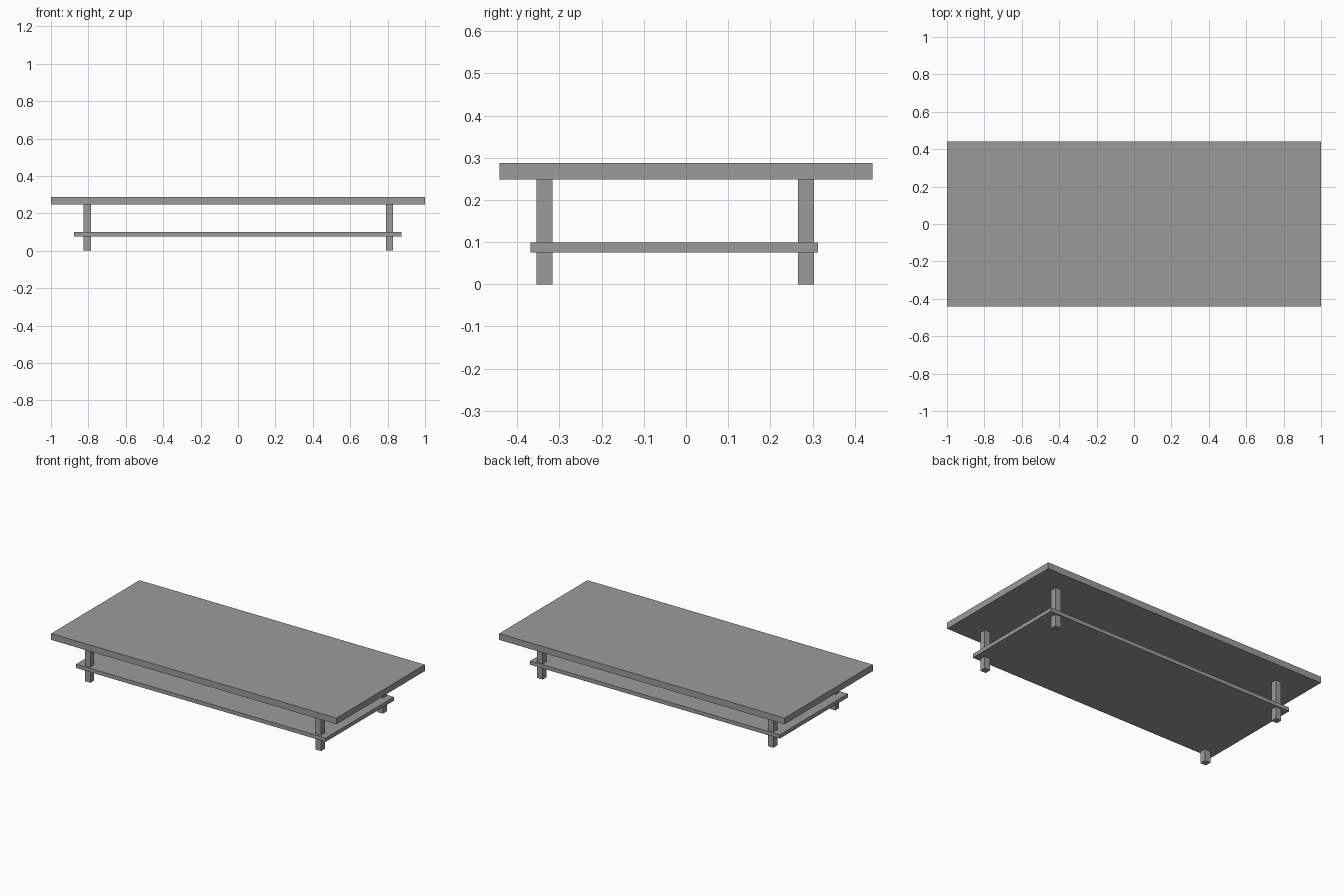
import bpy

cube = bpy.data.objects.get("Cube")
if cube:
    bpy.data.objects.remove(cube, do_unlink=True)

# Single plain grey finish
grey = bpy.data.materials.new("plain_grey")
grey.use_nodes = True
colour = (0.33, 0.33, 0.33, 1)
grey.diffuse_color = colour
grey.node_tree.nodes["Principled BSDF"].inputs["Base Color"].default_value = colour


def box(name, low, high):
    """Add a box spanning two opposite corners."""
    centre = [(a + b) / 2 for a, b in zip(low, high)]
    bpy.ops.mesh.primitive_cube_add(size=1, location=centre)
    obj = bpy.context.object
    obj.name = name
    obj.scale = [b - a for a, b in zip(low, high)]
    bpy.ops.object.transform_apply(location=False, rotation=False, scale=True)
    obj.data.materials.append(grey)
    return obj


# Table top and lower shelf
box("table_top", (-1, -0.442, 0.248), (1, 0.442, 0.288))
box("lower_shelf", (-0.876, -0.369, 0.075), (0.873, 0.313, 0.099))

# Square legs passing through the shelf
leg_width = 0.039
for side, x in (("right", -0.825), ("left", 0.791)):
    for end, y in (("front", -0.355), ("back", 0.265)):
        box(f"{end}_{side}_leg", (x, y, 0), (x + leg_width, y + leg_width, 0.248))
